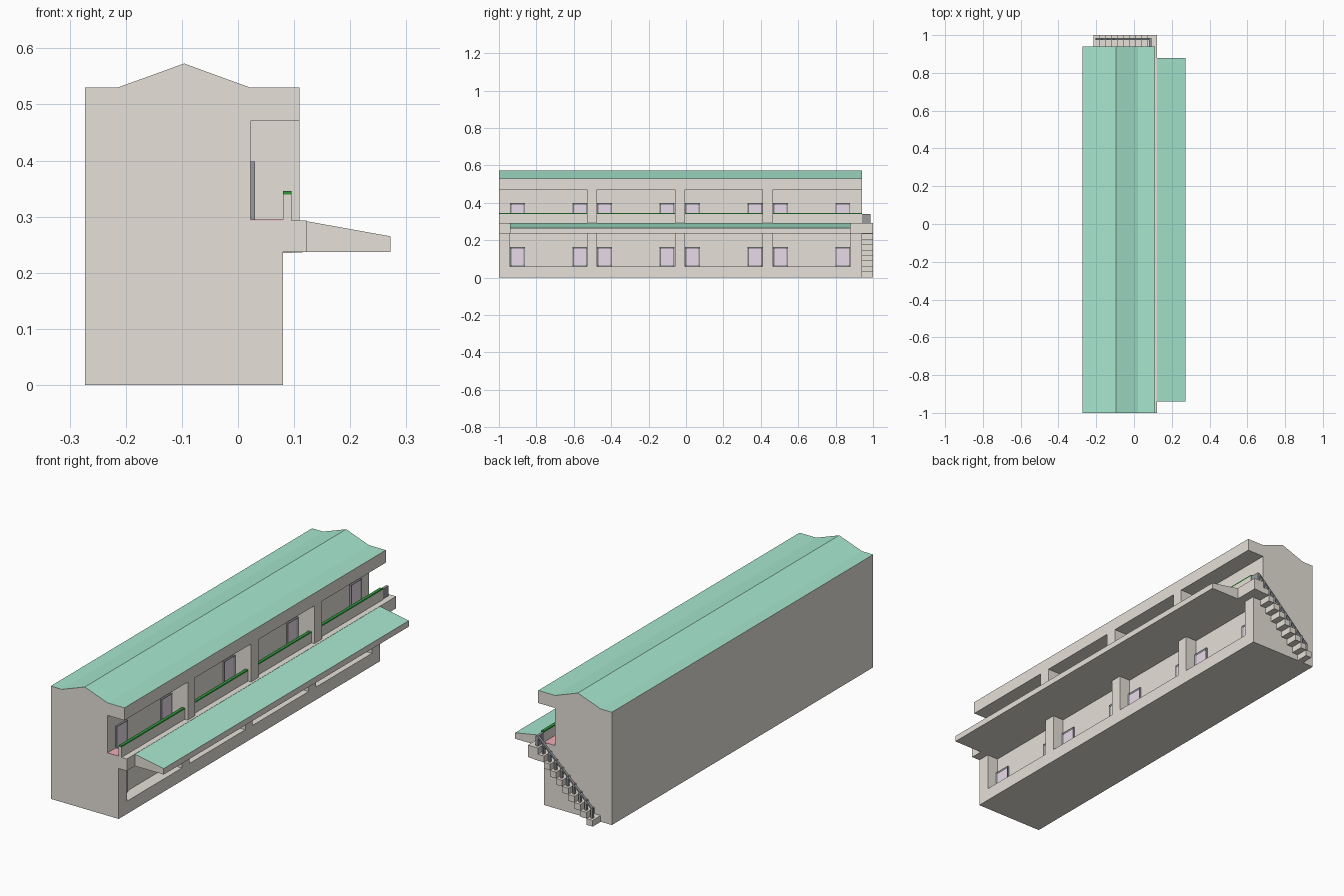
import bpy, bmesh
from mathutils import Vector

if "Cube" in bpy.data.objects:
    bpy.data.objects.remove(bpy.data.objects["Cube"])


def material(name, rgb):
    m = bpy.data.materials.new(name)
    m.diffuse_color = (*rgb, 1)
    m.use_nodes = True
    m.node_tree.nodes["Principled BSDF"].inputs["Base Color"].default_value = m.diffuse_color
    return m


BEIGE = material("beige_plaster", (0.79, 0.75, 0.69))
GREEN = material("roof_green", (0.39, 0.80, 0.63))
DARK_GREEN = material("rail_green", (0.03, 0.30, 0.05))
PINK = material("floor_pink", (0.88, 0.42, 0.48))
LILAC = material("glass_lilac", (0.82, 0.70, 0.82))
GREY = material("dark_grey", (0.32, 0.33, 0.34))


def add_prism(bm, pts, y0, y1):
    """Extrude an x-z outline from y0 to y1."""
    face = bm.faces.new([bm.verts.new((x, y0, z)) for x, z in pts])
    out = bmesh.ops.extrude_face_region(bm, geom=[face])
    moved = [v for v in out["geom"] if isinstance(v, bmesh.types.BMVert)]
    bmesh.ops.translate(bm, vec=(0, y1 - y0, 0), verts=moved)


def add_box(bm, x0, x1, y0, y1, z0, z1):
    add_prism(bm, [(x0, z0), (x1, z0), (x1, z1), (x0, z1)], y0, y1)


def finish(bm, name, *mats, top_above=None):
    """Make the object; faces looking up above a height get the second material."""
    bmesh.ops.recalc_face_normals(bm, faces=bm.faces[:])
    if top_above is not None:
        for f in bm.faces:
            if f.normal.z > 0.5 and f.calc_center_median().z > top_above:
                f.material_index = 1
    mesh = bpy.data.meshes.new(name)
    bm.to_mesh(mesh)
    bm.free()
    for m in mats:
        mesh.materials.append(m)
    obj = bpy.data.objects.new(name, mesh)
    bpy.context.collection.objects.link(obj)
    return obj


Y0, Y1 = -1.0, 0.94            # building length
WALL, FRONT = 0.022, 0.08      # recessed wall and lower facade
EAVE, EDGE = 0.11, 0.122       # roof overhang and gallery slab edge
DECK = 0.293                   # upper floor level
BAYS = [-0.94, -0.475, -0.005, 0.465]
BAY_LEN = 0.413

# Main building: one section with both recesses and the gabled roof
bm = bmesh.new()
add_prism(bm, [(-0.273, 0), (FRONT, 0), (FRONT, 0.06), (WALL, 0.06), (WALL, 0.237),
               (EDGE, 0.237), (EDGE, DECK), (WALL, DECK), (WALL, 0.471), (EAVE, 0.471),
               (EAVE, 0.53), (WALL, 0.53), (-0.096, 0.573), (-0.215, 0.53), (-0.273, 0.53)],
          Y0, Y1)
finish(bm, "building_body", BEIGE, GREEN, top_above=0.5)

# Sloped canopy over the ground floor
bm = bmesh.new()
add_prism(bm, [(EDGE, 0.237), (0.272, 0.237), (0.272, 0.265), (EDGE, 0.292)], -0.94, 0.88)
finish(bm, "canopy", BEIGE, GREEN, top_above=0.25)

# Partition piers between bays, plus ground floor end walls
bm = bmesh.new()
for y in BAYS[1:]:
    add_box(bm, WALL, FRONT, y - 0.055, y, 0.06, 0.237)
    add_box(bm, WALL, EAVE, y - 0.055, y, DECK, 0.471)
add_box(bm, WALL, FRONT, Y0, BAYS[0], 0.06, 0.237)
add_box(bm, WALL, FRONT, 0.88, Y1, 0.06, 0.237)
finish(bm, "piers", BEIGE)

# Gallery floor, parapets and their green caps, split by the piers
ends = [Y0] + BAYS[1:]
stops = [y - 0.055 for y in BAYS[1:]] + [Y1]
for name, x0, x1, z0, z1, mat in (("gallery_floor", WALL, 0.08, DECK, 0.295, PINK),
                                  ("parapet", 0.08, 0.095, DECK, 0.34, BEIGE),
                                  ("parapet_cap", 0.08, 0.095, 0.34, 0.346, DARK_GREEN)):
    bm = bmesh.new()
    for a, b in zip(ends, stops):
        add_box(bm, x0, x1, a, b, z0, z1)
    finish(bm, name, mat)

# Windows: framed boxes with an inset pane
bm = bmesh.new()
for bay in BAYS:
    for y in (bay, bay + BAY_LEN - 0.08):
        for z in (0.06, 0.295):
            add_box(bm, WALL, 0.03, y, y + 0.08, z, z + 0.103)
bmesh.ops.recalc_face_normals(bm, faces=bm.faces[:])
panes = [f for f in bm.faces if f.normal.x > 0.9]
bmesh.ops.inset_individual(bm, faces=panes, thickness=0.011, depth=0)
for f in panes:
    f.material_index = 1
    bmesh.ops.translate(bm, vec=Vector((-0.005, 0, 0)), verts=f.verts[:])
finish(bm, "windows", GREY, LILAC)

# End staircase: landing and zigzag flight as one section
N, X_TOP, X_LOW = 9, 0.07, -0.215
run, rise = (X_TOP - X_LOW) / N, DECK / (N + 1)
upper = [(EDGE, 0.237), (EDGE, DECK), (X_TOP, DECK)]
lower = []
for i in range(1, N + 1):
    xa, xb, z = X_TOP - (i - 1) * run, X_TOP - i * run, DECK - i * rise
    upper += [(xa, z), (xb, z)]
    if i < N:
        lower += [(xa, z - rise), (xb, z - rise)]
lower += [(X_TOP - (N - 1) * run, 0), (X_LOW, 0)]
bm = bmesh.new()
add_prism(bm, upper + lower[::-1], Y1, 1.0)
finish(bm, "staircase", BEIGE)

# Stair railing: posts, sloped handrail and landing panel
bm = bmesh.new()
H = 0.047
for i in range(N):
    x, z = X_TOP - (i + 0.5) * run, DECK - (i + 1) * rise
    add_box(bm, x - 0.005, x + 0.005, 0.974, 0.986, z, z + H)
xa, xb = X_TOP - 0.5 * run, X_TOP - (N - 0.5) * run - 0.005
za, zb = DECK - rise + H, DECK - N * rise + H - 0.004
add_prism(bm, [(0.09, DECK + H - 0.009), (0.09, DECK + H), (0.08, DECK + H), (xb, zb), (xb, zb - 0.009),
               (0.08, DECK + H - 0.009)], 0.974, 0.986)
add_box(bm, 0.08, 0.092, Y1, 0.986, DECK, DECK + H)
finish(bm, "stair_railing", GREY)
